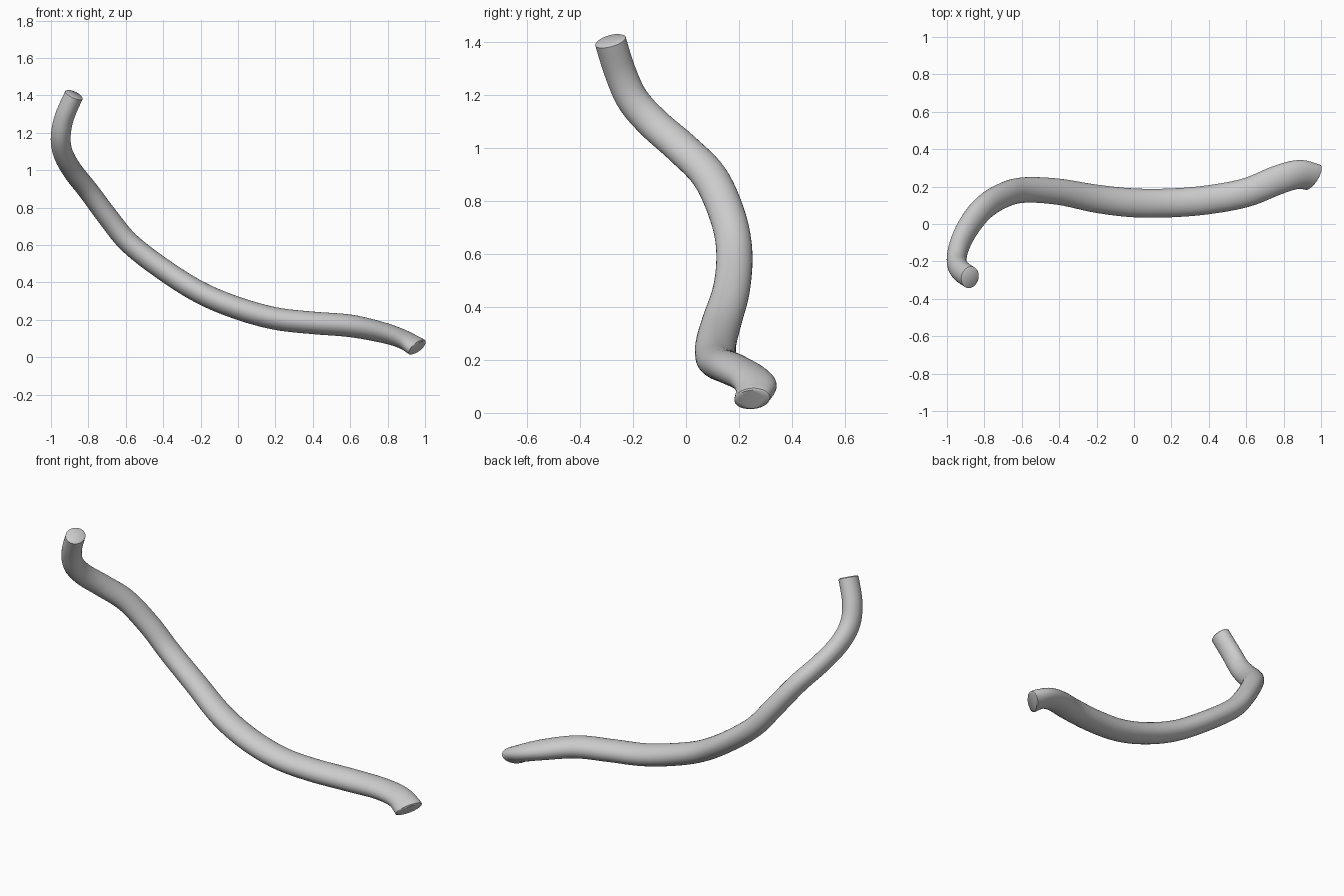
import bpy, bmesh, math
from mathutils import Vector

if "Cube" in bpy.data.objects:
    bpy.data.objects.remove(bpy.data.objects["Cube"])

# Path stations: x, y, z, half width, half thickness, roll hint
STATIONS = [
    (-0.877, -0.285, 1.402, 0.060, 0.051, 0.0),
    (-0.928, -0.248, 1.285, 0.060, 0.052, 0.0),
    (-0.948, -0.200, 1.180, 0.061, 0.053, 0.0),
    (-0.935, -0.120, 1.090, 0.063, 0.053, 0.0),
    (-0.885, -0.015, 0.998, 0.066, 0.054, 0.0),
    (-0.800, 0.090, 0.890, 0.068, 0.055, 0.0),
    (-0.690, 0.157, 0.742, 0.068, 0.056, 0.0),
    (-0.580, 0.182, 0.610, 0.068, 0.057, 0.0),
    (-0.400, 0.172, 0.470, 0.070, 0.058, 0.0),
    (-0.200, 0.135, 0.345, 0.075, 0.059, 0.0),
    (0.000, 0.113, 0.262, 0.077, 0.060, 0.0),
    (0.200, 0.113, 0.207, 0.077, 0.060, 0.0),
    (0.400, 0.130, 0.184, 0.077, 0.060, 0.0),
    (0.600, 0.168, 0.168, 0.077, 0.060, 0.0),
    (0.770, 0.236, 0.133, 0.078, 0.055, 0.0),
    (0.880, 0.265, 0.097, 0.078, 0.050, 0.2),
    (0.957, 0.250, 0.054, 0.078, 0.046, 0.6),
]
STEPS, SIDES = 6, 32


def catmull(p, t):
    a, b, c, d = p
    return [0.5 * (2 * b[i] + (c[i] - a[i]) * t
                   + (2 * a[i] - 5 * b[i] + 4 * c[i] - d[i]) * t * t
                   + (3 * b[i] - a[i] - 3 * c[i] + d[i]) * t ** 3) for i in range(6)]


# Smooth the stations into a dense path
n = len(STATIONS)
path = []
for k in range(n - 1):
    quad = [STATIONS[min(max(k + o, 0), n - 1)] for o in (-1, 0, 1, 2)]
    path += [catmull(quad, s / STEPS) for s in range(STEPS)]
path.append(list(STATIONS[-1]))
centres = [Vector(p[:3]) for p in path]

bm = bmesh.new()


def add_ring(i, scale=1.0, push=0.0):
    tangent = (centres[min(i + 1, len(path) - 1)] - centres[max(i - 1, 0)]).normalized()
    if i == len(path) - 1:
        tangent = Vector((0.73, -0.35, -0.59)).normalized()
    hint = Vector((0, 1, path[i][5]))
    wide = (hint - tangent * hint.dot(tangent)).normalized()
    thin = tangent.cross(wide)
    ring = []
    for s in range(SIDES):
        a = 2 * math.pi * s / SIDES
        ring.append(bm.verts.new(centres[i] + tangent * push
                    + wide * (math.cos(a) * path[i][3] * scale)
                    + thin * (math.sin(a) * path[i][4] * scale)))
    return ring


# Oval tube with slightly softened flat ends
last = len(path) - 1
rings = [add_ring(0, 0.88, -0.005)]
rings += [add_ring(i) for i in range(len(path))]
rings.append(add_ring(last, 0.88, 0.005))
for r0, r1 in zip(rings, rings[1:]):
    for s in range(SIDES):
        q = (s + 1) % SIDES
        bm.faces.new((r0[s], r0[q], r1[q], r1[s]))
bm.faces.new(rings[0])
bm.faces.new(rings[-1])
bmesh.ops.recalc_face_normals(bm, faces=bm.faces)

mesh = bpy.data.meshes.new("curved_tube")
bm.to_mesh(mesh)
bm.free()
tube = bpy.data.objects.new("curved_tube", mesh)
bpy.context.collection.objects.link(tube)
bpy.context.view_layer.objects.active = tube
tube.select_set(True)
bpy.ops.object.shade_smooth_by_angle(angle=math.radians(40))
